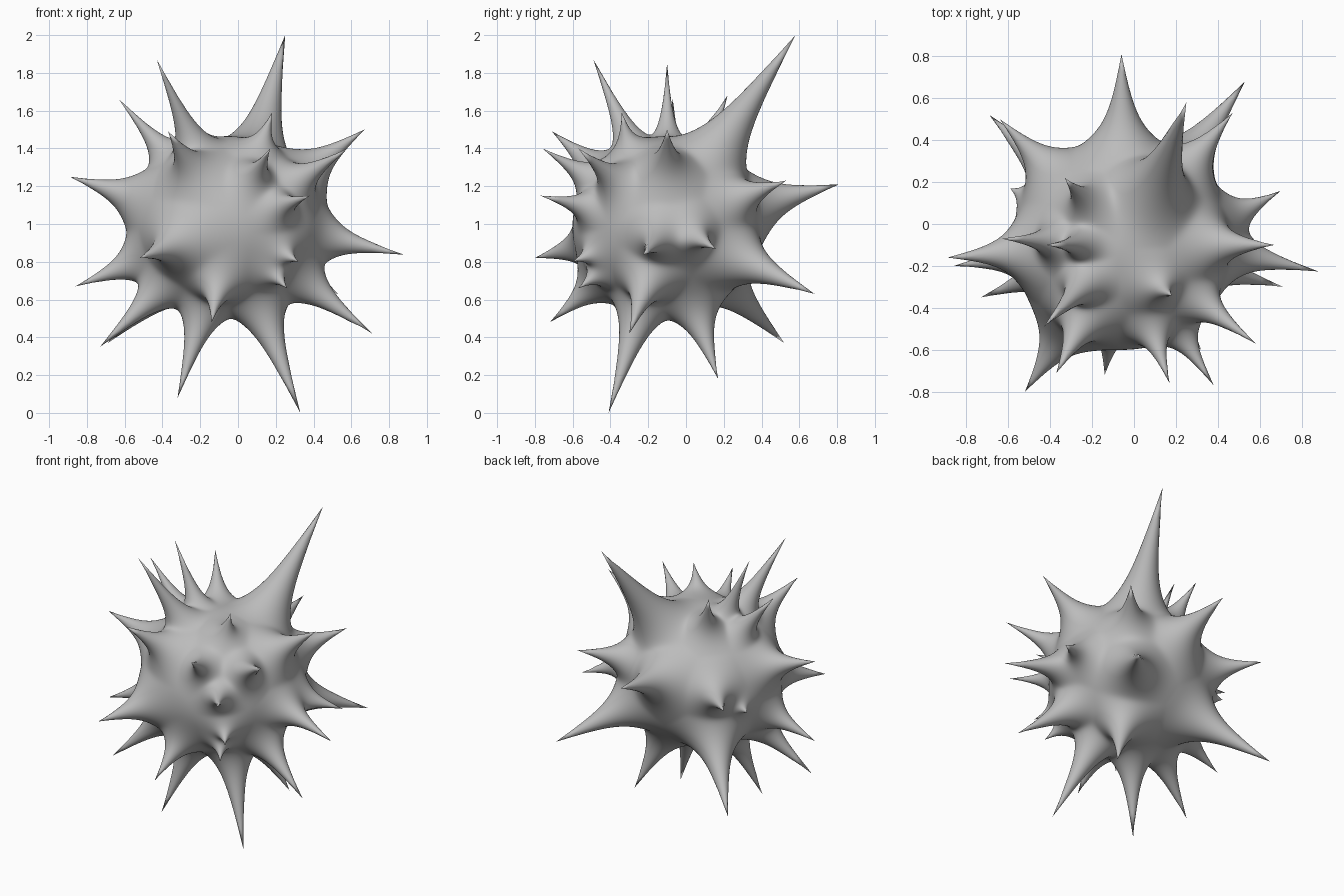
import bpy
import bmesh
import math
from mathutils import Vector

cube = bpy.data.objects.get("Cube")
if cube:
    bpy.data.objects.remove(cube, do_unlink=True)

CENTRE = Vector((-0.05, -0.1, 0.99))
HALF_SIZE = Vector((0.525, 0.5, 0.475))

# Spike tips, grouped by the side they grow from
TIPS = [
    # top
    (0.25, 0.58, 2.0), (-0.43, -0.49, 1.87), (-0.42, -0.1, 1.85),
    (-0.63, -0.07, 1.66), (-0.33, 0.22, 1.68), (0.18, -0.34, 1.59),
    # right side
    (-0.89, -0.16, 1.25), (-0.86, -0.2, 0.67), (-0.73, -0.35, 0.35), (-0.59, 0.17, 0.94),
    # left side
    (0.67, -0.1, 1.5), (0.88, -0.23, 0.84), (0.71, -0.3, 0.42), (0.7, 0.16, 0.87),
    # front
    (0.58, -0.57, 1.4), (0.17, -0.76, 1.4), (-0.37, -0.71, 1.49), (0.38, -0.77, 1.15),
    (0.32, -0.6, 0.8), (0.26, -0.57, 0.66), (-0.52, -0.8, 0.82), (-0.14, -0.72, 0.48),
    # back
    (-0.06, 0.81, 1.21), (0.53, 0.68, 0.63), (-0.69, 0.52, 0.37),
    (0.47, 0.53, 1.23), (-0.64, 0.5, 1.09),
    # underside
    (-0.32, -0.39, 0.08), (0.33, -0.41, 0.0), (0.28, 0.17, 0.18),
]

# Tips that bend away from the straight outward line
LEANS = {
    (0.25, 0.58, 2.0): (-0.1, 0.02, 0),
    (0.7, 0.16, 0.87): (0, 0.08, -0.06),
    (0.88, -0.23, 0.84): (0, -0.06, -0.04),
    (0.18, -0.34, 1.59): (0, 0.05, 0.04),
}


def body_radius(direction):
    """Distance from the centre to the plain oval body."""
    return 1 / math.sqrt(sum((d / s) ** 2 for d, s in zip(direction, HALF_SIZE)))


def flare(angle, spread):
    """Spike height share: a thin needle on a wide, soft foot."""
    needle = math.exp(-angle / (0.08 * spread))
    foot = max(0, 1 - angle / spread) ** 3
    return 0.57 * needle + 0.43 * foot


# Each spike is as broad as the room its neighbours leave it
axes, lengths, leans = [], [], []
for tip in TIPS:
    lean = Vector(LEANS.get(tip, (0, 0, 0)))
    offset = Vector(tip) - lean - CENTRE
    axes.append(offset.normalized())
    lengths.append(offset.length)
    leans.append(lean)
spikes = []
for axis, length, lean in zip(axes, lengths, leans):
    gaps = sorted(axis.angle(other) for other in axes)
    spread = sum(gaps[1:4]) / 3
    spikes.append((axis, length - body_radius(axis), lean, spread))

# Round body whose surface is drawn out into the spikes
bm = bmesh.new()
bmesh.ops.create_icosphere(bm, subdivisions=7, radius=1)

# Put one vertex exactly under each tip
tip_reach = {}
for axis, length in zip(axes, lengths):
    nearest = max(bm.verts, key=lambda v: v.co.dot(axis))
    nearest.co = axis
    tip_reach[nearest] = length

for vert in bm.verts:
    direction = vert.co.normalized()
    total = 0
    bend = Vector()
    for axis, height, lean, spread in spikes:
        angle = math.acos(max(-1, min(1, direction.dot(axis))))
        share = flare(angle, spread)
        total += (height * share) ** 2
        bend += lean * share
    reach = tip_reach.get(vert, body_radius(direction) + math.sqrt(total))
    vert.co = CENTRE + direction * reach + bend

mesh = bpy.data.meshes.new("spiky_ball")
bm.to_mesh(mesh)
bm.free()
ball = bpy.data.objects.new("spiky_ball", mesh)
bpy.context.collection.objects.link(ball)

# Plain grey surface
grey = bpy.data.materials.new("plain_grey")
grey.use_nodes = True
colour = (0.5, 0.5, 0.5, 1)
grey.diffuse_color = colour
grey.node_tree.nodes["Principled BSDF"].inputs["Base Color"].default_value = colour
mesh.materials.append(grey)

mesh.shade_smooth()
